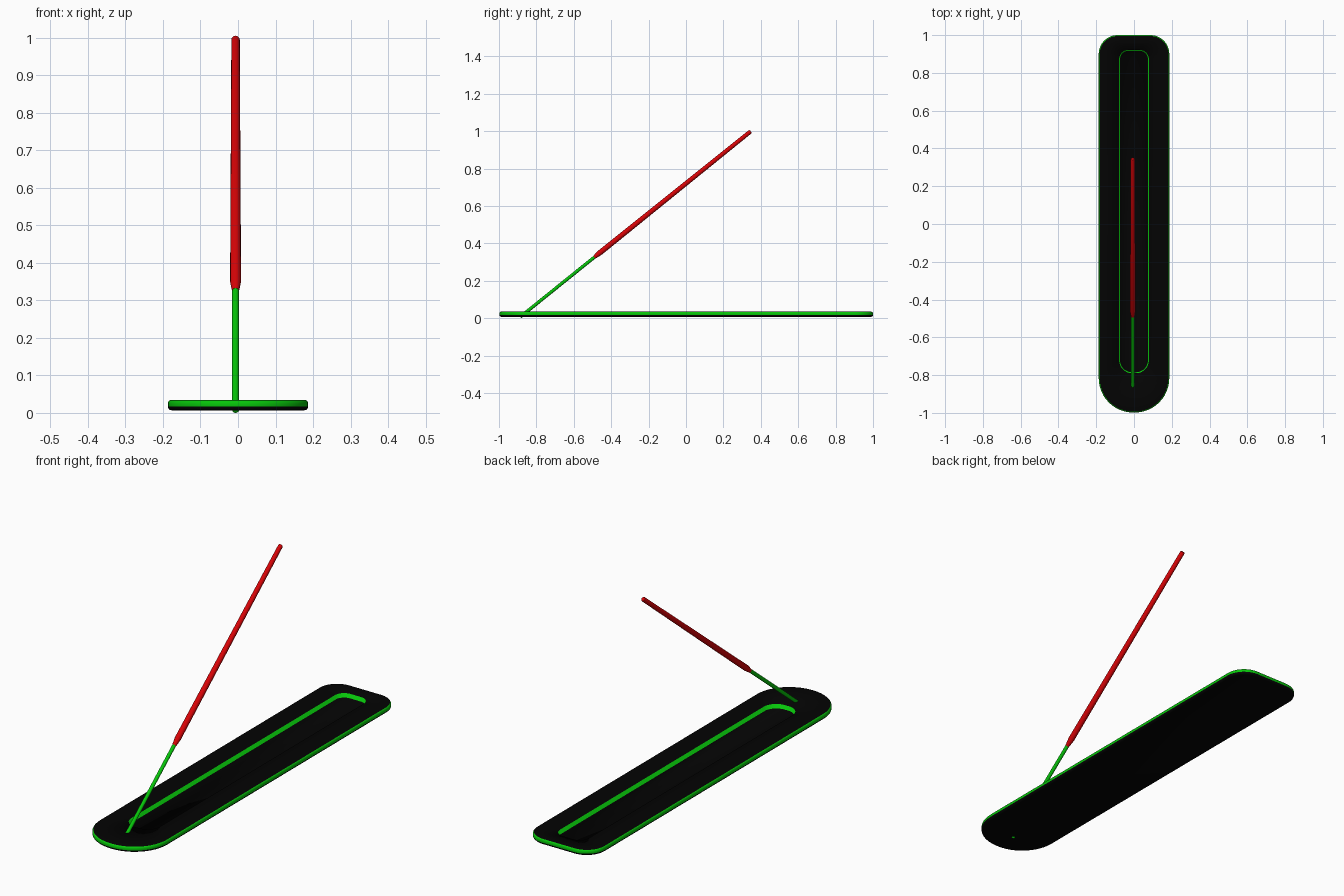
import bpy, bmesh
from math import sin, cos, pi, radians
from mathutils import Vector

cube = bpy.data.objects.get("Cube")
if cube:
    bpy.data.objects.remove(cube, do_unlink=True)


def material(name, rgb):
    m = bpy.data.materials.new(name)
    m.use_nodes = True
    m.diffuse_color = (*rgb, 1)
    bsdf = next(n for n in m.node_tree.nodes if n.type == 'BSDF_PRINCIPLED')
    bsdf.inputs["Base Color"].default_value = (*rgb, 1)
    return m


BLACK = material("black lacquer", (0.001, 0.001, 0.001))
GREEN = material("green", (0.002, 0.56, 0.003))
RED = material("red", (0.68, 0.001, 0.002))


def loft(name, rings, mats, bands, smooth_angle):
    """Skin matching rings, cap both ends; bands gives each strip's material slot."""
    bm = bmesh.new()
    loops = [[bm.verts.new(p) for p in ring] for ring in rings]
    bm.faces.new(loops[0][::-1])
    bm.faces.new(loops[-1])
    for a, b, slot in zip(loops, loops[1:], bands):
        for i in range(len(a)):
            j = (i + 1) % len(a)
            bm.faces.new((a[i], a[j], b[j], b[i])).material_index = slot
    bmesh.ops.recalc_face_normals(bm, faces=bm.faces)
    mesh = bpy.data.meshes.new(name)
    bm.to_mesh(mesh)
    bm.free()
    for m in mats:
        mesh.materials.append(m)
    ob = bpy.data.objects.new(name, mesh)
    bpy.context.collection.objects.link(ob)
    bpy.ops.object.select_all(action='DESELECT')
    ob.select_set(True)
    bpy.context.view_layer.objects.active = ob
    bpy.ops.object.shade_smooth_by_angle(angle=radians(smooth_angle))


def outline(half, front, back, r_front, r_back, z, inset=0.0, steps=12):
    """Rounded slab outline, shrunk by inset."""
    pts = []
    corners = ((1, 1, r_back), (-1, 1, r_back), (-1, -1, r_front), (1, -1, r_front))
    for k, (sx, sy, r) in enumerate(corners):
        cx = sx * (half - r)
        cy = back - r if sy > 0 else front + r
        for s in range(steps + 1):
            a = (k + s / steps) * pi / 2
            pts.append(Vector((cx + (r - inset) * cos(a), cy + (r - inset) * sin(a), z)))
    return pts


# Tray: rounded rim, flat top, sunken groove
LOW, HIGH, BEVEL = 0.007, 0.035, 0.01
slab = (0.187, -0.998, 1.0, 0.182, 0.1)
groove = (0.079, -0.79, 0.922, 0.069, 0.05)
angles = [s / 3 * pi / 2 for s in range(4)]
rings = [outline(*slab, LOW + BEVEL * (1 - cos(a)), BEVEL * (1 - sin(a))) for a in angles]
rings += [outline(*slab, HIGH - BEVEL * (1 - sin(a)), BEVEL * (1 - cos(a))) for a in angles]
rings.append(outline(*groove, HIGH))
rings.append(outline(*groove, HIGH - 0.02, 0.005))
# black underside curve, green side and upper curve, black top, green groove wall
bands = [0, 0, 0, 1, 1, 1, 0, 0, 1]
loft("tray", rings, [BLACK, GREEN], bands, 85)

# Stick: slanted axis from the tray's front end
FOOT = Vector((-0.0065, -0.886, 0.007))
TIP = Vector((-0.0065, 0.346, 0.999))
axis = (TIP - FOOT).normalized()
side = Vector((1, 0, 0))
up = axis.cross(side)
length = (TIP - FOOT).length


def rod(name, profile, mat):
    """Round rod along the stick axis from (distance, radius) pairs."""
    rings = [[FOOT + axis * d + (side * cos(t) + up * sin(t)) * r
              for t in (2 * pi * i / 16 for i in range(16))] for d, r in profile]
    loft(name, rings, [mat], [0] * len(profile), 40)


rod("stick_core", [(0, 0.009), (0.53, 0.009)], GREEN)
rod("incense_coating", [(0.508, 0.0095), (0.545, 0.0145), (0.8, 0.0138),
                        (length - 0.006, 0.0112), (length - 0.001, 0.009),
                        (length, 0.005)], RED)
